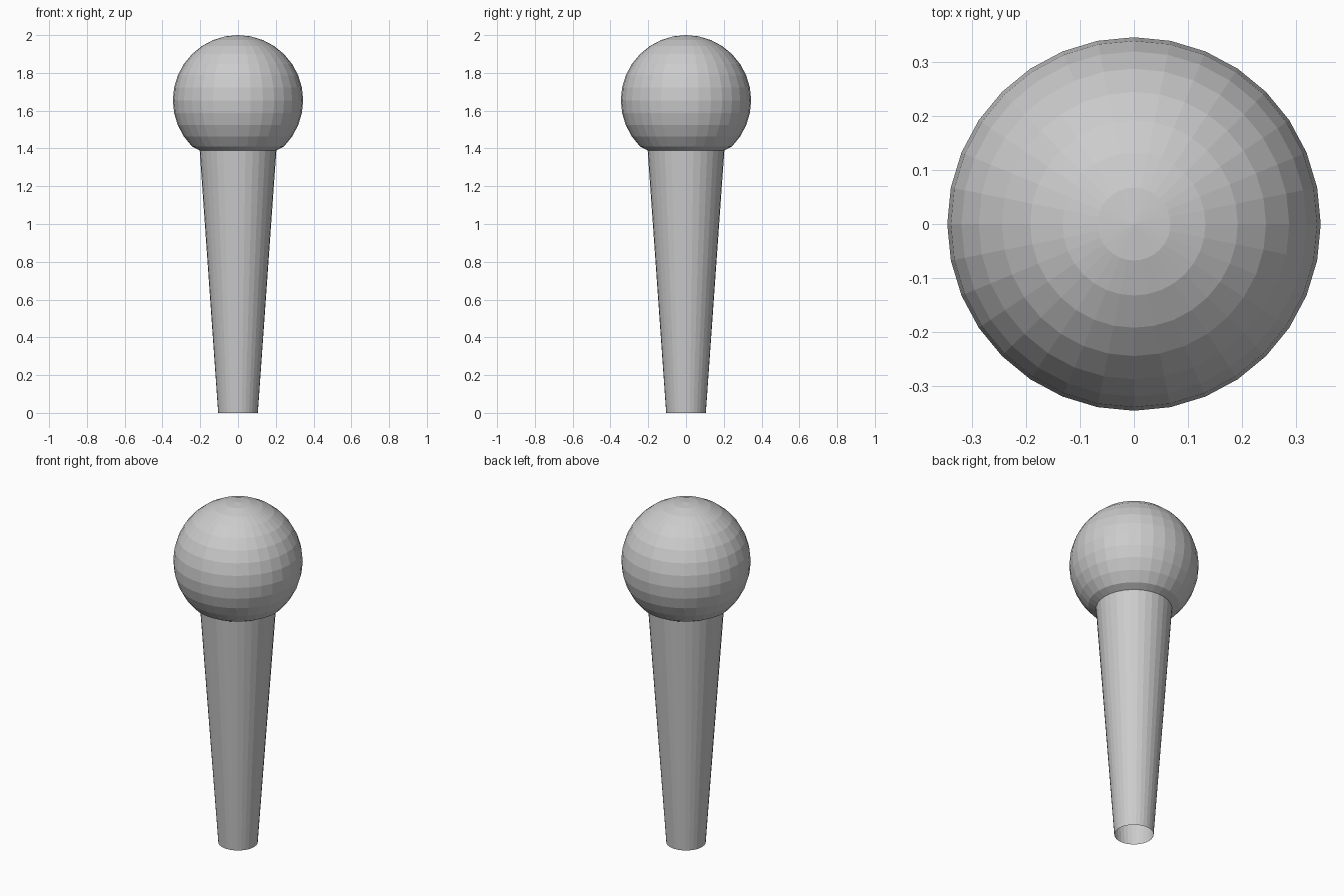
import bpy, bmesh, math

if "Cube" in bpy.data.objects:
    bpy.data.objects.remove(bpy.data.objects["Cube"])

SEGMENTS = 32
RADIUS, CENTRE_Z = 0.345, 1.655

grey = bpy.data.materials.new("light_grey")
grey.diffuse_color = (0.6, 0.6, 0.6, 1)
grey.use_nodes = True
grey.node_tree.nodes["Principled BSDF"].inputs["Base Color"].default_value = grey.diffuse_color


def lathe(name, profile):
    """Spin (radius, z) points, listed top to bottom, into flat-shaded faces."""
    bm = bmesh.new()
    rings = []
    for r, z in profile:
        if r == 0:
            rings.append([bm.verts.new((0, 0, z))] * SEGMENTS)
        else:
            rings.append([bm.verts.new((r * math.cos(a), r * math.sin(a), z))
                          for a in (math.tau * i / SEGMENTS for i in range(SEGMENTS))])
    for upper, lower in zip(rings, rings[1:]):
        for i in range(SEGMENTS):
            j = (i + 1) % SEGMENTS
            corners = [upper[i], lower[i], lower[j], upper[j]]
            bm.faces.new(list(dict.fromkeys(corners)))
    mesh = bpy.data.meshes.new(name)
    bm.to_mesh(mesh)
    bm.free()
    mesh.materials.append(grey)
    obj = bpy.data.objects.new(name, mesh)
    bpy.context.collection.objects.link(obj)
    return obj


# Ball head: sphere rings down to 45 degrees below the equator, then a shallow lip
steps = [math.pi * k / 16 for k in range(13)]
ball = [(RADIUS * math.sin(t) if t else 0, CENTRE_Z + RADIUS * math.cos(t)) for t in steps]
lathe("ball_head", ball + [(0.203, 1.39)])

# Tapered handle: open tube, no cap at the bottom
lathe("handle", [(0.203, 1.39), (0.105, 0)])
